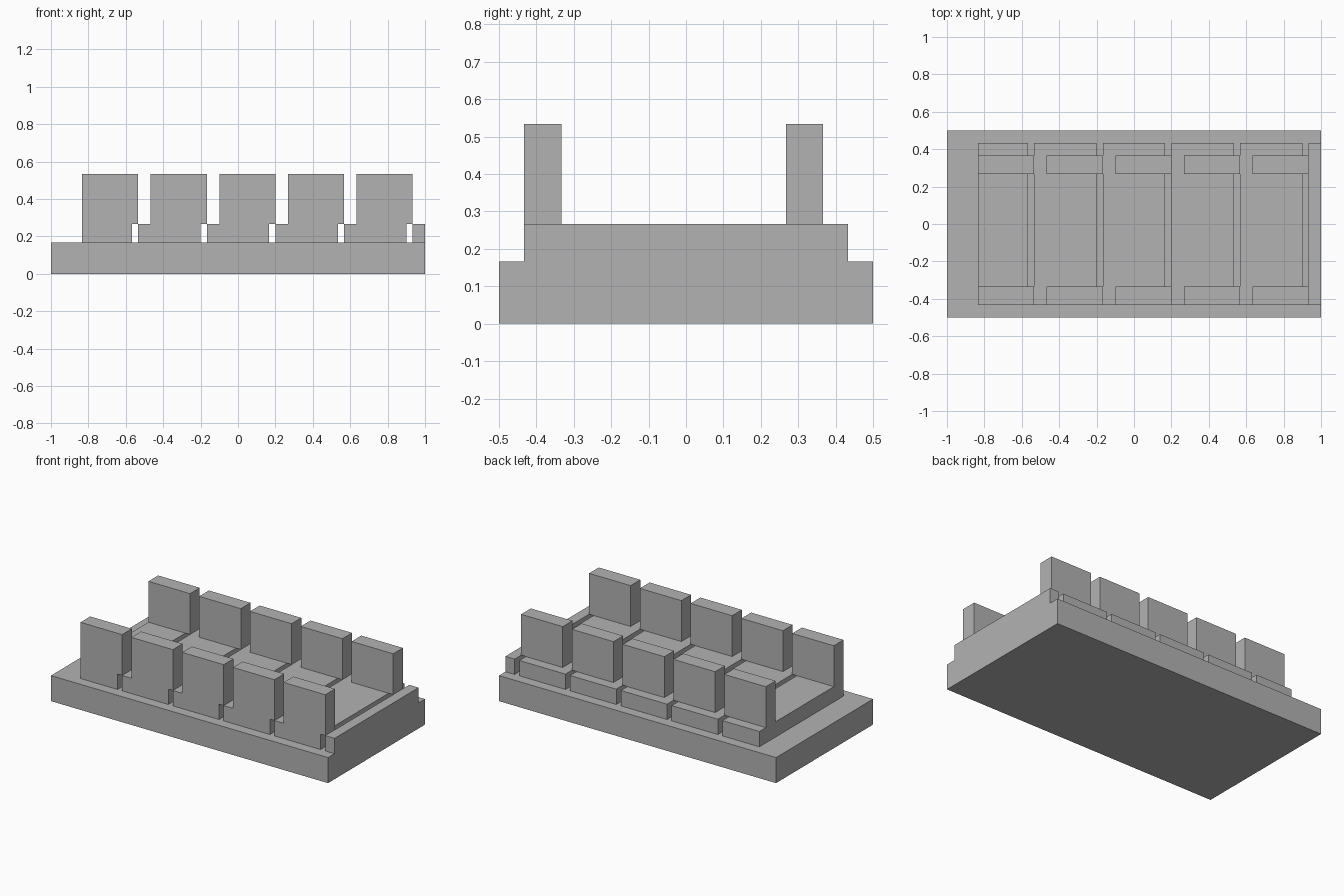
import bpy

if "Cube" in bpy.data.objects:
    bpy.data.objects.remove(bpy.data.objects["Cube"], do_unlink=True)

stone = bpy.data.materials.new("grey stone")
stone.use_nodes = True
grey = (0.45, 0.45, 0.45, 1)
stone.diffuse_color = grey
stone.node_tree.nodes["Principled BSDF"].inputs["Base Color"].default_value = grey


def box(name, x, y, z):
    """Box from (low, high) ranges along each axis."""
    bpy.ops.mesh.primitive_cube_add(size=1)
    ob = bpy.context.object
    ob.name = name
    ob.location = [(a + b) / 2 for a, b in (x, y, z)]
    ob.scale = [b - a for a, b in (x, y, z)]
    bpy.ops.object.transform_apply(location=True, rotation=False, scale=True)
    ob.data.materials.append(stone)
    return ob


U = 1 / 30  # module that all parts share
BASE_TOP, DECK_TOP, WALL_TOP = 5 * U, 8 * U, 16 * U

# Broad foundation
box("foundation", (-1, 1), (-0.5, 0.5), (0, BASE_TOP))

# Deck slabs separated by narrow grooves; the end slabs are cut short
start = -27 * U
for i in range(6):
    left = max(start + i * 11 * U, -25 * U)
    right = min(start + i * 11 * U + 10 * U, 1)
    box(f"deck_slab_{i + 1}", (left, right), (-13 * U, 13 * U), (BASE_TOP, DECK_TOP))

# Two rows of upright battlement blocks
for row, y in (("front", -13 * U), ("back", 8 * U)):
    for i in range(5):
        left = -25 * U + i * 11 * U
        box(f"{row}_battlement_{i + 1}", (left, left + 9 * U),
            (y, y + 3 * U), (DECK_TOP, WALL_TOP))
